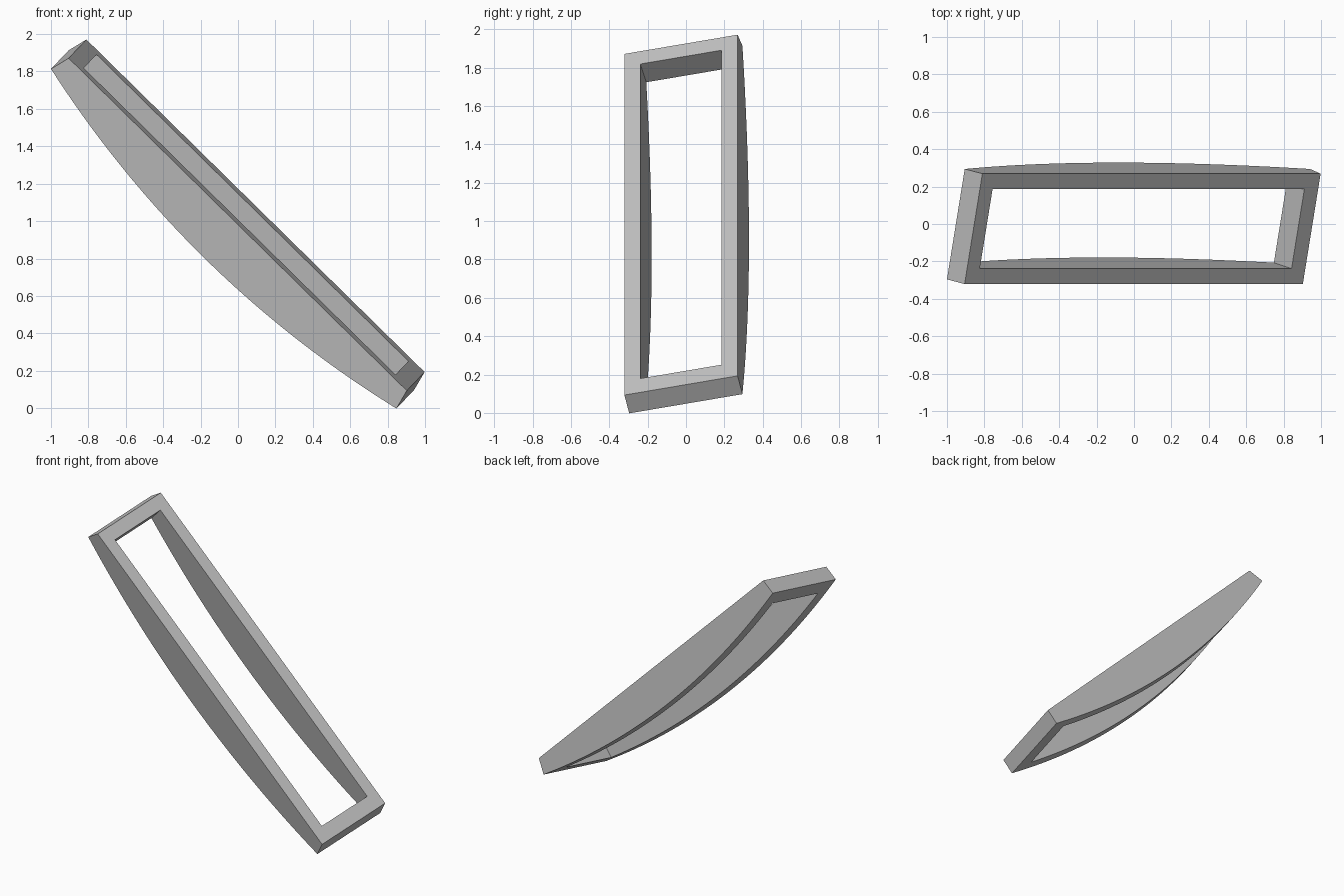
import bpy
import bmesh
from mathutils import Vector

cube = bpy.data.objects.get("Cube")
if cube:
    bpy.data.objects.remove(cube, do_unlink=True)

# Tilted axes of the frame: length, width and depth (downwards)
CENTER = Vector((0.046, -0.026, 1.032))
LENGTH = Vector((0.713, 0, -0.701)).normalized()
WIDTH = Vector((0.157, 0.974, 0.165)).normalized()
DEPTH = WIDTH.cross(LENGTH).normalized()

HALF_LEN, HALF_WID = 1.268, 0.303   # flat upper face
FLARED_LEN = 1.295                  # end walls lean outward below
MID_DEPTH, SAG = 0.26, 0.15         # bowed underside
INNER_START, INNER_END = -1.173, 1.165
RIM = 0.085
STEPS = 40


def place(u, v, d):
    return CENTER + LENGTH * u + WIDTH * v + DEPTH * d


# Stations along the length and across the width
span = INNER_END - INNER_START
us = [-HALF_LEN] + [INNER_START + span * i / STEPS for i in range(STEPS + 1)] + [HALF_LEN]
vs = [-HALF_WID, -HALF_WID + RIM, HALF_WID - RIM, HALF_WID]

# Flat upper face with a rectangular opening
bm = bmesh.new()
grid = [[bm.verts.new((u, v, 0)) for v in vs] for u in us]
last = len(us) - 2
for i in range(last + 1):
    for j in range(3):
        if j == 1 and 0 < i < last:
            continue
        bm.faces.new((grid[i][j], grid[i + 1][j], grid[i + 1][j + 1], grid[i][j + 1]))

# Extrude down to the bowed underside, keeping the upper face
result = bmesh.ops.extrude_face_region(bm, geom=bm.faces[:], use_keep_orig=True)
for vert in (g for g in result["geom"] if isinstance(g, bmesh.types.BMVert)):
    if abs(vert.co.x) > HALF_LEN - 0.001:
        vert.co.x *= FLARED_LEN / HALF_LEN
    vert.co.z = MID_DEPTH - SAG * (vert.co.x / FLARED_LEN) ** 2

# Tilt into position
for vert in bm.verts:
    vert.co = place(*vert.co)
bmesh.ops.recalc_face_normals(bm, faces=bm.faces[:])

mesh = bpy.data.meshes.new("bowed_frame")
bm.to_mesh(mesh)
bm.free()
frame = bpy.data.objects.new("bowed_frame", mesh)
bpy.context.collection.objects.link(frame)

# Single grey material
grey = bpy.data.materials.new("light_grey")
grey.use_nodes = True
color = (0.53, 0.53, 0.53, 1)
grey.diffuse_color = color
grey.node_tree.nodes["Principled BSDF"].inputs["Base Color"].default_value = color
mesh.materials.append(grey)

# Smooth bowed surfaces, sharp corners
bpy.ops.object.select_all(action='DESELECT')
frame.select_set(True)
bpy.context.view_layer.objects.active = frame
bpy.ops.object.shade_smooth_by_angle()
